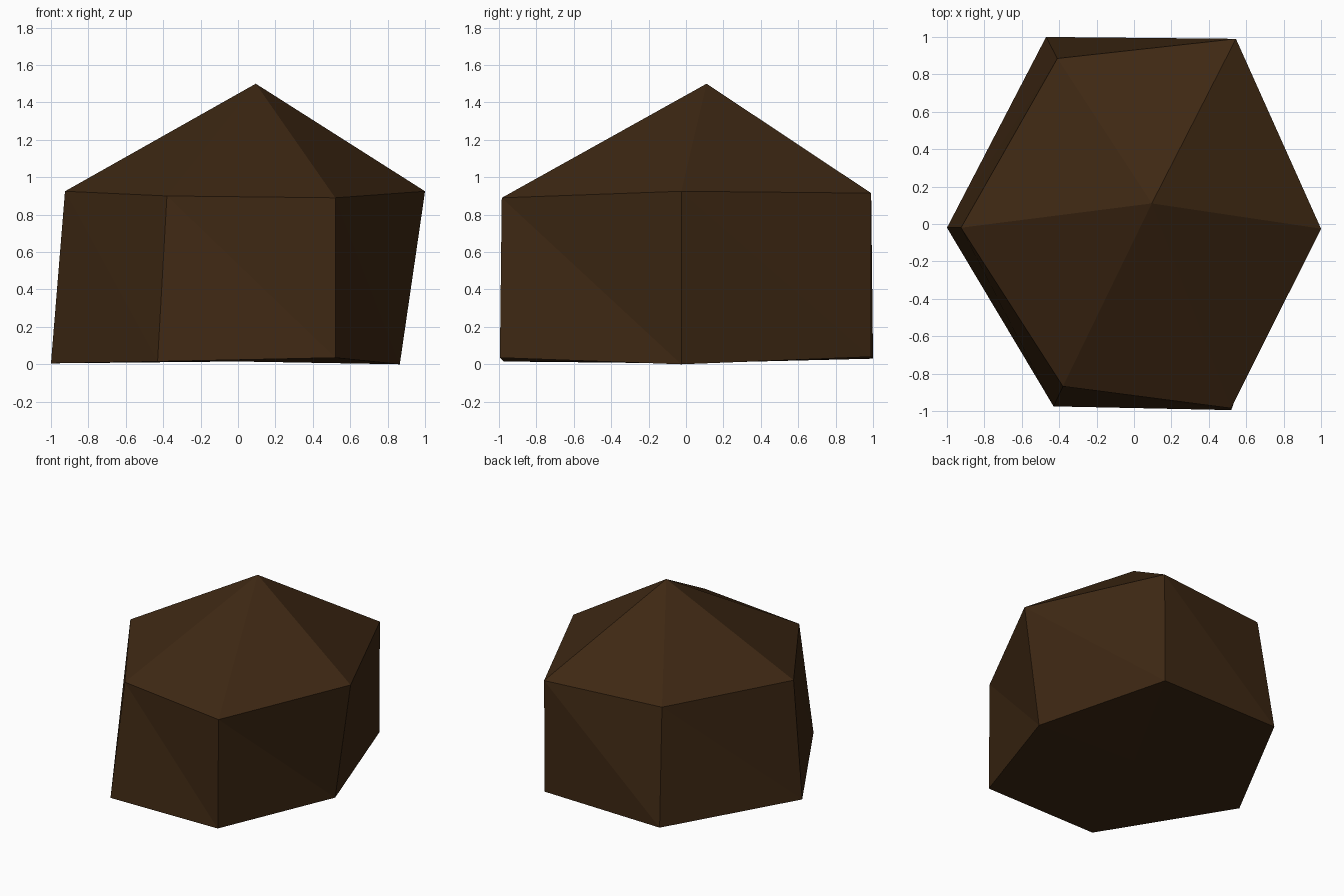
import bpy, bmesh

if "Cube" in bpy.data.objects:
    bpy.data.objects.remove(bpy.data.objects["Cube"])

mat = bpy.data.materials.new("dark brown")
mat.diffuse_color = (0.048, 0.021, 0.0065, 1)
mat.use_nodes = True
mat.node_tree.nodes["Principled BSDF"].inputs["Base Color"].default_value = mat.diffuse_color

# Six-sided rings, counter-clockwise from the left corner
lower = [(-1.0, -0.02, 0.005), (-0.43, -0.975, 0.015), (0.52, -0.995, 0.035),
         (0.865, -0.025, 0.0), (0.54, 0.99, 0.04), (-0.47, 1.0, 0.03)]
upper = [(-0.925, -0.02, 0.925), (-0.38, -0.868, 0.9), (0.52, -0.985, 0.89),
         (1.0, -0.025, 0.925), (0.545, 0.99, 0.915), (-0.41, 0.885, 0.92)]

bm = bmesh.new()
lo = [bm.verts.new(p) for p in lower]
up = [bm.verts.new(p) for p in upper]
peak = bm.verts.new((0.095, 0.11, 1.5))
base = bm.verts.new((0.0, 0.0, 0.015))

# Skewed walls, pointed top and nearly flat underside
for i in range(6):
    j = (i + 1) % 6
    bm.faces.new((lo[i], lo[j], up[i]))
    bm.faces.new((lo[j], up[j], up[i]))
    bm.faces.new((up[i], up[j], peak))
    bm.faces.new((lo[j], lo[i], base))
bmesh.ops.recalc_face_normals(bm, faces=bm.faces[:])

mesh = bpy.data.meshes.new("rock")
bm.to_mesh(mesh)
bm.free()
mesh.materials.append(mat)
bpy.context.collection.objects.link(bpy.data.objects.new("rock", mesh))
